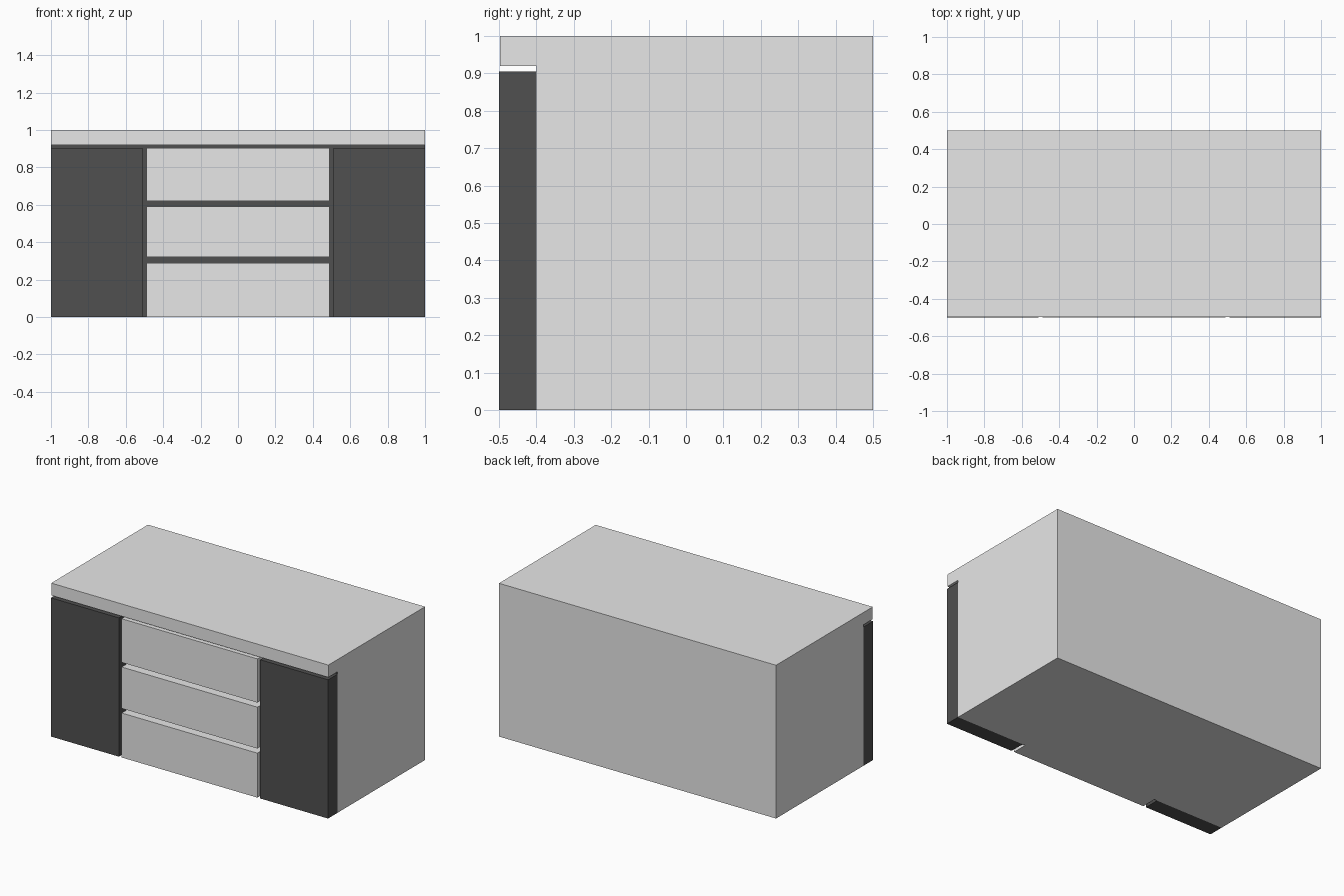
import bpy, bmesh

if "Cube" in bpy.data.objects:
    bpy.data.objects.remove(bpy.data.objects["Cube"])


def material(name, v):
    m = bpy.data.materials.new(name)
    m.diffuse_color = (v, v, v, 1)
    m.use_nodes = True
    m.node_tree.nodes["Principled BSDF"].inputs["Base Color"].default_value = m.diffuse_color
    return m


LIGHT = material("light grey", 0.8)
DARK = material("dark grey", 0.08)


def prism(name, profile, x0, x1, mats):
    """Extrude a (y, z) profile along x."""
    bm = bmesh.new()
    face = bm.faces.new([bm.verts.new((x0, y, z)) for y, z in profile])
    ext = bmesh.ops.extrude_face_region(bm, geom=[face])
    moved = [g for g in ext["geom"] if isinstance(g, bmesh.types.BMVert)]
    bmesh.ops.translate(bm, verts=moved, vec=(x1 - x0, 0, 0))
    bmesh.ops.recalc_face_normals(bm, faces=bm.faces)
    me = bpy.data.meshes.new(name)
    bm.to_mesh(me)
    bm.free()
    for m in mats:
        me.materials.append(m)
    ob = bpy.data.objects.new(name, me)
    bpy.context.collection.objects.link(ob)
    return ob


FRONT, RECESS, LIP = -0.5, -0.4, -0.497


def panel(name, x0, x1, z0, z1, mat):
    return prism(name, [(FRONT, z0), (RECESS, z0), (RECESS, z1), (FRONT, z1)], x0, x1, [mat])


# Cabinet body with overhanging top; the recessed front face is dark
body = prism("cabinet_body",
             [(0.5, 0), (0.5, 1), (LIP, 1), (LIP, 0.92), (RECESS, 0.92), (RECESS, 0)],
             -1, 1, [LIGHT, DARK])
for p in body.data.polygons:
    if p.normal.y < -0.9 and p.center.z < 0.9:
        p.material_index = 1

# Doors either side
panel("left_door", -1, -0.51, 0, 0.905, DARK)
panel("right_door", 0.51, 1, 0, 0.905, DARK)

# Stack of drawers
for i, (z0, z1) in enumerate([(0, 0.29), (0.32, 0.59), (0.62, 0.905)]):
    panel(f"drawer_{i + 1}", -0.49, 0.49, z0, z1, LIGHT)
